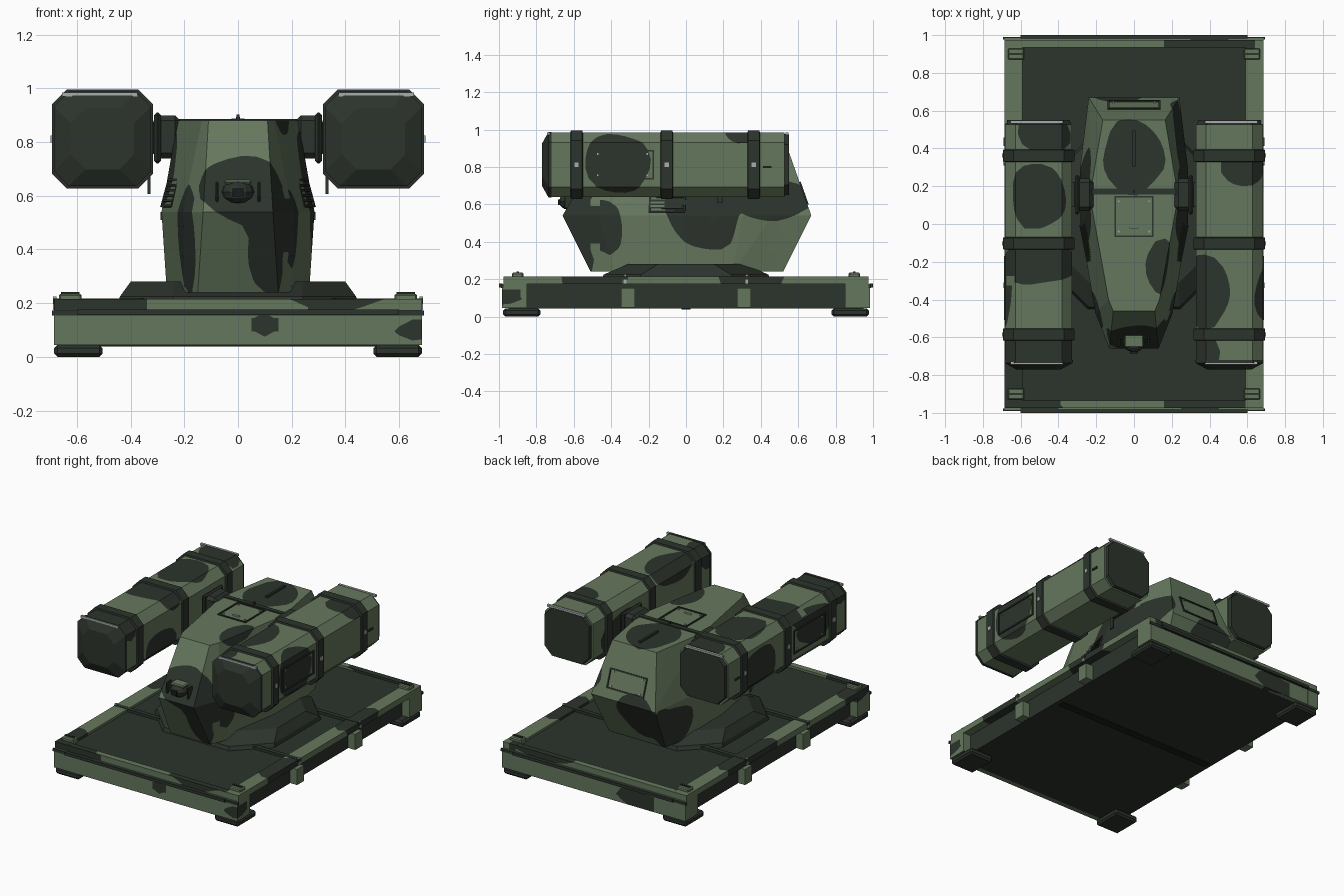
import bpy, bmesh, math
from mathutils import Vector

cube = bpy.data.objects.get("Cube")
if cube:
    bpy.data.objects.remove(cube, do_unlink=True)


def material(name, rgb):
    m = bpy.data.materials.new(name)
    m.use_nodes = True
    m.diffuse_color = (*rgb, 1)
    bsdf = next(n for n in m.node_tree.nodes if n.type == 'BSDF_PRINCIPLED')
    bsdf.inputs["Base Color"].default_value = (*rgb, 1)
    bsdf.inputs["Roughness"].default_value = .8
    return m


GREEN = material("light green", (.13, .185, .11))
DARK = material("dark green", (.025, .033, .025))
SILVER = material("silver", (.4, .42, .42))
BLACK = material("black", (.01, .012, .01))


def camouflage(bm, blobs, step=.05):
    """Cut smooth blob outlines into the faces and give the inside the second material."""
    def field(p):
        wave = .12 * math.sin(17 * p.x + 11 * p.y) * math.cos(13 * p.z + 9 * p.y)
        return max(1 + wave - math.sqrt(sum(((p[i] - b[i]) / b[i + 3]) ** 2 for i in range(3)))
                   for b in blobs)
    for axis in range(3):
        values = [v.co[axis] for v in bm.verts]
        normal = Vector([float(i == axis) for i in range(3)])
        pos = min(values) + step
        while pos < max(values) - step / 4:
            bmesh.ops.bisect_plane(bm, geom=bm.verts[:] + bm.edges[:] + bm.faces[:],
                                   plane_co=normal * pos, plane_no=normal, dist=.0001)
            pos += step
    cuts = []
    for e in bm.edges[:]:
        a, b = e.verts
        fa, fb = field(a.co), field(b.co)
        if fa * fb < 0:
            cuts.append(bmesh.utils.edge_split(e, a, fa / (fa - fb))[1])
    if cuts:
        bmesh.ops.connect_verts(bm, verts=cuts)
    for f in bm.faces:
        f.material_index = int(field(f.calc_center_median()) > 0)


def finish(name, bm, mat, blobs=None, bevel=0):
    bmesh.ops.recalc_face_normals(bm, faces=bm.faces)
    if bevel:
        bmesh.ops.bevel(bm, geom=bm.edges[:], offset=bevel, segments=1, affect='EDGES')
    if blobs:
        camouflage(bm, blobs)
    me = bpy.data.meshes.new(name)
    bm.to_mesh(me)
    bm.free()
    for m in ((GREEN, DARK) if blobs else (mat,)):
        me.materials.append(m)
    ob = bpy.data.objects.new(name, me)
    bpy.context.collection.objects.link(ob)
    return ob


def add_box(bm, center, size):
    vs = bmesh.ops.create_cube(bm, size=1)["verts"]
    bmesh.ops.scale(bm, vec=size, verts=vs)
    bmesh.ops.translate(bm, vec=center, verts=vs)


def box(name, center, size, mat=DARK, blobs=None, bevel=0):
    bm = bmesh.new()
    add_box(bm, center, size)
    return finish(name, bm, mat, blobs, bevel)


def loft(name, rings, mat=DARK, blobs=None):
    bm = bmesh.new()
    loops = [[bm.verts.new(p) for p in ring] for ring in rings]
    n = len(loops[0])
    for lo, hi in zip(loops, loops[1:]):
        for i in range(n):
            bm.faces.new((lo[i], lo[(i + 1) % n], hi[(i + 1) % n], hi[i]))
    bm.faces.new(loops[0])
    bm.faces.new(loops[-1])
    return finish(name, bm, mat, blobs)


def octagon(hx, hy, c):
    quarter = [(hx, hy - c), (hx - c, hy)]
    half = quarter + [(-x, y) for x, y in reversed(quarter)]
    return half + [(-x, -y) for x, y in half]


def framed_panel(name, loc, normal, w, h, bars=0, bolts=True):
    """Thin frame, with optional slats and corner bolts, laid on a surface."""
    t = .009
    bm = bmesh.new()
    for s in (-1, 1):
        add_box(bm, (0, s * h / 2, 0), (w + t, t, t))
        add_box(bm, (s * w / 2, 0, 0), (t, h, t))
    for i in range(bars):
        add_box(bm, (0, h * ((i + 1) / (bars + 1) - .5), 0), (w, t, t))
    parts = [finish(name + "_frame", bm, DARK)]
    if bolts:
        bm = bmesh.new()
        for sx in (-1, 1):
            for sy in (-1, 1):
                add_box(bm, (sx * w * .4, sy * h * .38, 0), (t, t, t))
        parts.append(finish(name + "_bolts", bm, SILVER))
    for ob in parts:
        ob.location = loc
        ob.rotation_euler = Vector(normal).to_track_quat('Z', 'Y').to_euler()


# Platform
base_spots = [(.1, -.98, .12, .05, .06, .045), (.66, -.98, .1, .08, .1, .04),
              (-.55, -.97, .2, .18, .06, .03), (.37, -.95, .21, .24, .05, .04),
              (.4, .96, .21, .24, .06, .04), (-.3, .98, .1, .15, .05, .06),
              (.65, -.5, .2, .1, .16, .1), (.65, .35, .2, .1, .2, .1),
              (-.65, -.85, .2, .1, .13, .06), (-.65, .25, .2, .1, .3, .1)]
box("platform_core", (0, 0, .122), (1.26, 1.9, .155))
box("underside_strip", (0, 0, .043), (1.2, .05, .008), BLACK)
for s, end in ((-1, "front"), (1, "rear")):
    box(end + "_wall", (0, s * .957, .11), (1.2, .056, .13), blobs=base_spots)
    box(end + "_rim", (0, s * .955, .195), (1.18, .04, .04), blobs=base_spots)
    box(end + "_lip", (0, s * .983, .163), (1.385, .012, .018))
    box(end + "_lip_edge", (0, s * .99, .166), (1.2, .02, .02))
for s, side in ((-1, "right"), (1, "left")):
    box(side + "_rim", (s * .638, 0, .195), (.095, 1.95, .04), blobs=base_spots)
    for e, end in ((-1, "front"), (1, "rear")):
        tag = side + "_" + end
        box(tag + "_post", (s * .643, e * .918, .11), (.085, .134, .13), blobs=base_spots)
        box(tag + "_foot", (s * .595, e * .878, .022), (.18, .2, .044), bevel=.012)
        box(tag + "_bracket", (s * .625, e * .9, .215), (.085, .06, .04), GREEN, bevel=.006)
        box(tag + "_bracket_clip", (s * .625, e * .9, .236), (.07, .012, .01))
        box(tag + "_stay", (s * .655, e * .31, .1), (.06, .075, .105), GREEN)
        box(tag + "_stay_pin", (s * .683, e * .325, .2), (.012, .012, .05), SILVER)
        box(tag + "_deck_bar", (s * .52, e * .325, .207), (.34, .03, .02))

# Turret plinth
loft("turret_plinth", [[(x, y, z) for x, y in octagon(hx, hy, c)]
                       for hx, hy, c, z in ((.447, .45, .2, .198), (.44, .44, .2, .225),
                                            (.4, .31, .16, .28))])

# Turret body from three outlines
outlines = {.24: [(.15, -.51), (.2, -.38), (.265, 0), (.265, .25), (.21, .52)],
            .54: [(.13, -.66), (.205, -.47), (.285, 0), (.285, .3), (.24, .67)],
            .88: [(.11, -.46), (.135, -.4), (.225, .1), (.225, .2), (.165, .55)]}
body_spots = [(.03, -.6, .62, .17, .15, .14), (.13, -.58, .42, .09, .12, .25),
              (.22, -.48, .46, .05, .14, .2), (-.2, -.46, .42, .06, .13, .22),
              (.15, -.22, .88, .08, .15, .06), (0, .36, .88, .17, .19, .09),
              (.28, .1, .62, .12, .22, .27), (.26, .45, .63, .1, .27, .12),
              (-.28, .15, .7, .12, .26, .16), (-.26, .5, .36, .13, .2, .15),
              (-.1, .62, .45, .16, .16, .17)]
loft("turret_body", [[(x, y, z) for x, y in pts + [(-x, y) for x, y in reversed(pts)]]
                     for z, pts in outlines.items()], blobs=body_spots)
framed_panel("roof_hatch", (0, .04, .882), (0, 0, 1), .2, .21)
box("hatch_handle", (0, -.02, .884), (.05, .01, .008), SILVER)
framed_panel("rear_panel", (0, .63, .66), (0, .34, .12), .27, .12)
box("rear_roof_rail", (0, .4, .885), (.014, .19, .016))
box("axle_bar", (0, .172, .88), (.49, .03, .014))
box("aerial_stub", (0, .172, .893), (.012, .012, .02))

# Nose sensor
bm = bmesh.new()
bmesh.ops.create_uvsphere(bm, u_segments=12, v_segments=6, radius=.06)
bmesh.ops.scale(bm, vec=(1, .9, .75), verts=bm.verts)
bmesh.ops.translate(bm, vec=(0, -.625, .615), verts=bm.verts)
finish("sensor_dome", bm, DARK)
box("sensor_hood", (0, -.62, .652), (.1, .07, .018), GREEN, bevel=.006)
box("sensor_lens", (0, -.68, .612), (.04, .01, .03), BLACK)
for s, side in ((-1, "right"), (1, "left")):
    box(side + "_sensor_guard", (s * .078, -.625, .615), (.012, .05, .075), bevel=.004)
    framed_panel(side + "_vent", (s * .252, -.1, .61), (1 * s, -.2, .28), .19, .1, 4, False)
    box(side + "_body_port", (s * .284, .15, .525), (.01, .04, .03))

# Launcher pods
CX, CZ = .505, .812
pod_spots = {1: [(.69, -.37, .83, .12, .18, .17), (.38, -.36, .96, .12, .21, .1),
                 (.6, .3, .98, .13, .1, .08), (.36, -.7, .95, .1, .12, .12),
                 (.33, .2, .75, .1, .25, .14)],
             -1: [(-.5, .15, .98, .14, .19, .1), (-.48, .48, .95, .14, .12, .2),
                  (-.5, -.2, .98, .22, .12, .1), (-.5, -.68, .95, .22, .1, .14),
                  (-.69, .2, .75, .1, .2, .16), (-.69, -.4, .85, .1, .18, .12),
                  (-.33, -.35, .7, .1, .17, .12)]}


def pod_ring(s, y, grow=0):
    return [(s * CX + x, y, CZ + z) for x, z in octagon(.178 + grow, .173 + grow, .055)]


for s, side in ((-1, "right"), (1, "left")):
    pod = side + "_pod"
    loft(pod, [pod_ring(s, y) for y in (-.725, .527)], blobs=pod_spots[s])
    loft(pod + "_front_cap", [pod_ring(s, y, g) for y, g in
                              ((-.72, .003), (-.735, .003), (-.745, -.015), (-.77, -.06))])
    loft(pod + "_rear_cap", [pod_ring(s, y, g) for y, g in ((.52, -.008), (.55, -.012))])
    for i, y in enumerate((-.585, -.103, .362)):
        loft(f"{pod}_band_{i + 1}", [pod_ring(s, y + d, g) for d, g in
                                     ((-.033, 0), (-.03, .011), (.03, .011), (.033, 0))])
        box(f"{pod}_latch_{i + 1}", (s * .694, y, CZ), (.008, .022, .025), SILVER)
    for y, end in ((-.735, "front"), (.54, "rear")):
        box(f"{pod}_{end}_strip", (s * .515, y, .978), (.28, .016, .014), SILVER)
    framed_panel(pod + "_panel", (s * .685, -.34, .812), (s, 0, 0), .33, .15)
    box(pod + "_handle", (s * .686, .435, .8), (.012, .045, .012))
    # Arm joining the pod to the turret
    box(side + "_arm", (s * .265, .155, .82), (.1, .17, .16), bevel=.02)
    box(side + "_arm_flange", (s * .3, .155, .815), (.025, .21, .19), bevel=.01)
    box(side + "_arm_mount", (s * .322, .155, .815), (.03, .13, .12))
    box(side + "_arm_tab", (s * .332, .18, .65), (.01, .03, .085))
